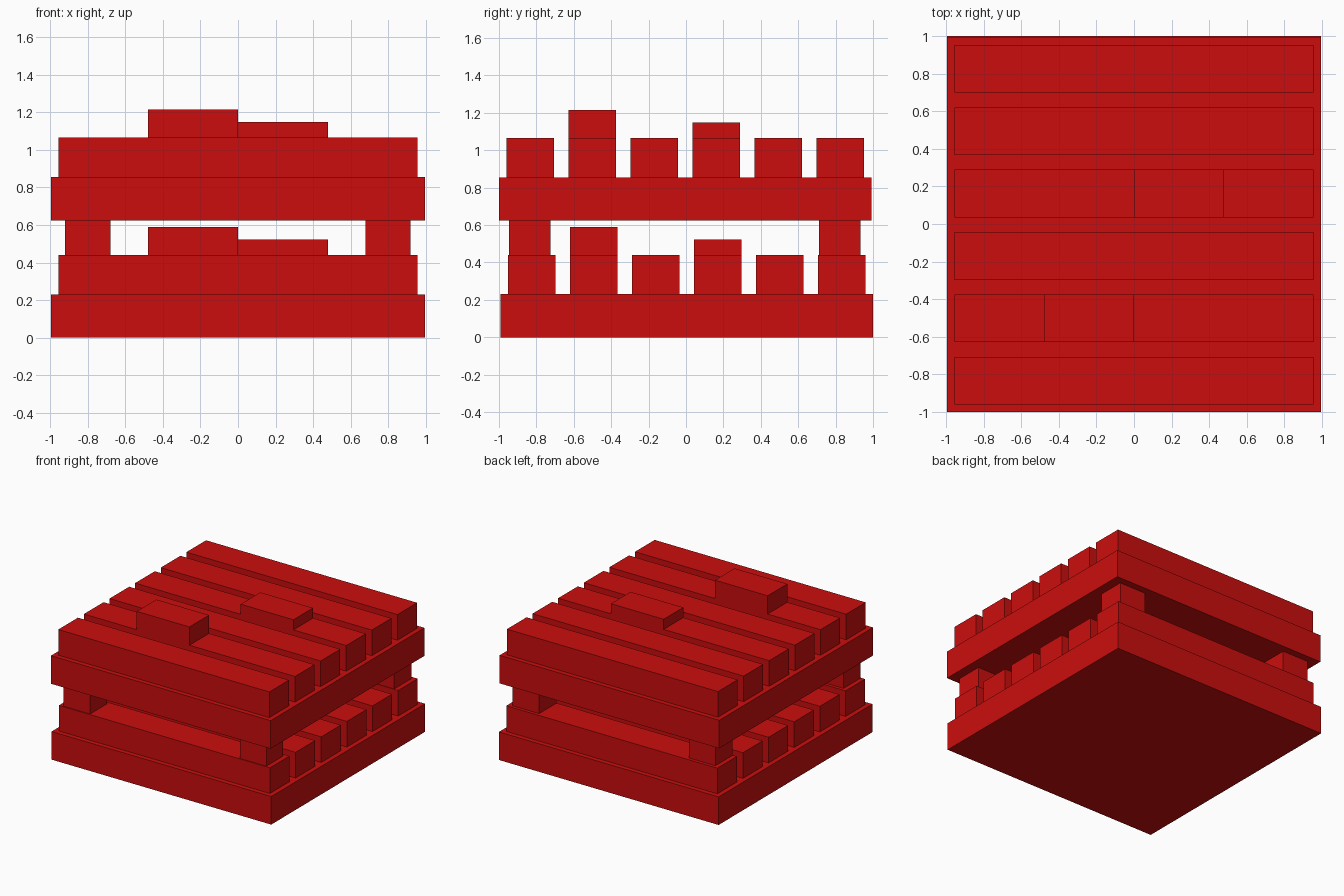
import bpy
import bmesh
from mathutils import Matrix, Vector

default = bpy.data.objects.get("Cube")
if default:
    bpy.data.objects.remove(default, do_unlink=True)

COLOR = (0.6, 0.004, 0.004, 1)
red = bpy.data.materials.new("red paint")
red.use_nodes = True
red.diffuse_color = COLOR
red.node_tree.nodes["Principled BSDF"].inputs["Base Color"].default_value = COLOR


def box(name, x, y, z):
    """Add a box spanning the given (low, high) ranges."""
    low, high = Vector((x[0], y[0], z[0])), Vector((x[1], y[1], z[1]))
    bm = bmesh.new()
    bmesh.ops.create_cube(bm, size=1, matrix=Matrix.Translation((low + high) / 2)
                          @ Matrix.Diagonal((*(high - low), 1)))
    mesh = bpy.data.meshes.new(name)
    bm.to_mesh(mesh)
    bm.free()
    mesh.materials.append(red)
    obj = bpy.data.objects.new(name, mesh)
    bpy.context.collection.objects.link(obj)


def tier(name, base, shift):
    """A slab with six long beams, two of them carrying a raised block."""
    beam_bottom, beam_top = base + 0.23, base + 0.44
    box(name + "_slab", (-0.996, 0.996), (shift - 0.996, shift + 0.996), (base, beam_bottom))
    for i in range(6):
        middle = shift + (i - 2.5) * 0.332
        y = (middle - 0.127, middle + 0.127)
        box(f"{name}_beam_{i + 1}", (-0.957, 0.957), y, (beam_bottom, beam_top))
        if i == 1:
            box(name + "_tall_block", (-0.478, 0), y, (beam_top, base + 0.59))
        if i == 3:
            box(name + "_short_block", (0, 0.478), y, (beam_top, base + 0.523))


# Two stacked tiers
tier("lower", 0, 0.004)
tier("upper", 0.625, -0.004)

# Corner posts between the tiers
for side, x in (("right", (-0.92, -0.68)), ("left", (0.678, 0.918))):
    for end, y in (("front", (-0.945, -0.725)), ("back", (0.712, 0.934))):
        box(f"{end}_{side}_post", x, y, (0.44, 0.625))
